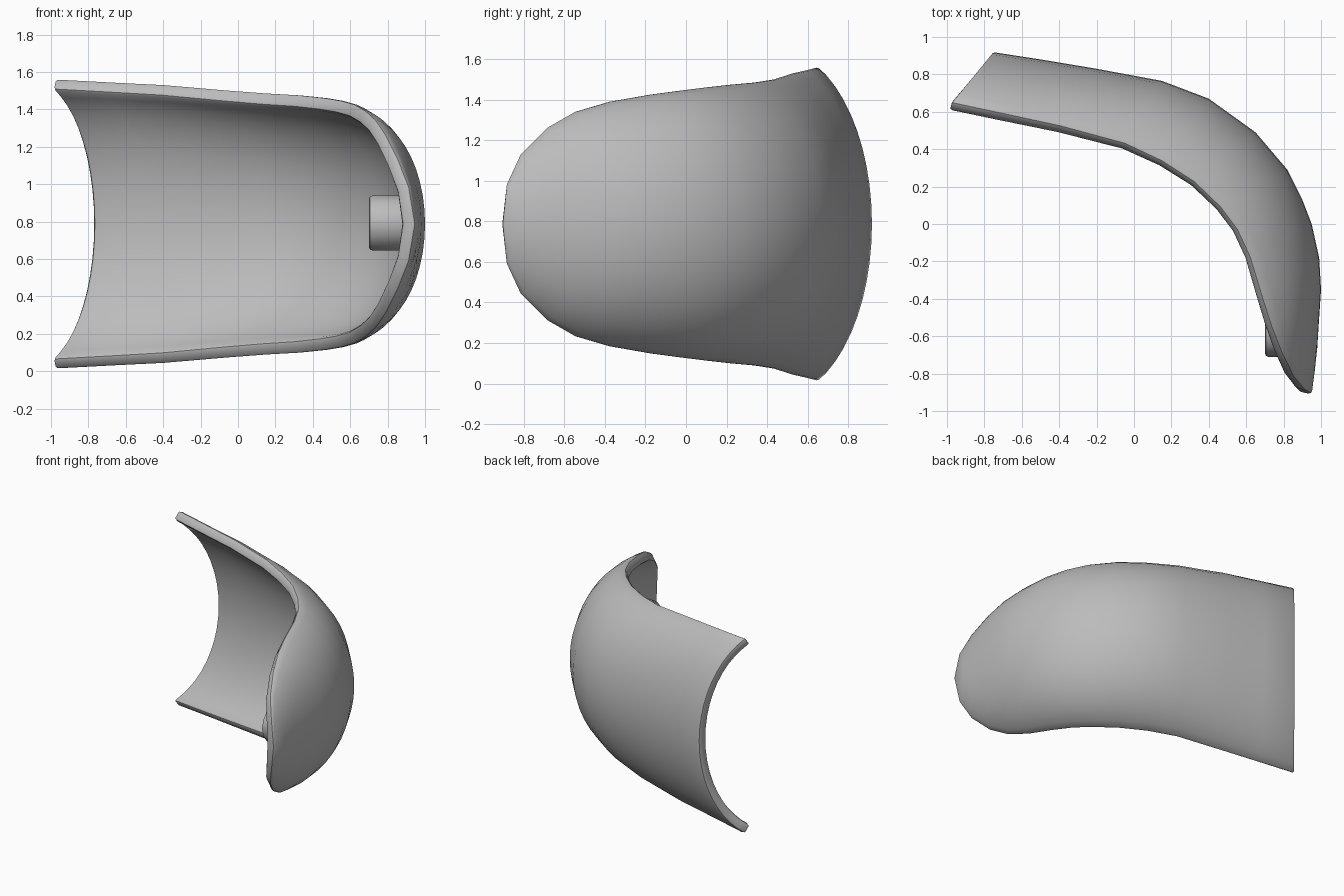
import bpy, bmesh, math
from mathutils import Matrix

cube = bpy.data.objects.get("Cube")
if cube:
    bpy.data.objects.remove(cube)

MID_Z = 0.787
THICKNESS = 0.075
ARC_STEPS = 20

grey = bpy.data.materials.new("light_grey")
grey.use_nodes = True
grey.diffuse_color = (0.5, 0.5, 0.5, 1)
grey.node_tree.nodes["Principled BSDF"].inputs["Base Color"].default_value = (0.5, 0.5, 0.5, 1)

# Stations along the shell: spine x, y, rim x, y, half height
STATIONS = [
    (-.76, .92, -.98, .65, .78),
    (-.50, .88, -.70, .59, .765),
    (-.20, .83, -.40, .525, .75),
    (.15, .765, -.05, .43, .72),
    (.40, .67, .15, .335, .705),
    (.65, .49, .32, .225, .695),
    (.82, .29, .46, .09, .68),
    (.90, .13, .55, -.03, .665),
    (.95, .00, .62, -.18, .645),
    (.99, -.18, .68, -.38, .61),
    (1.0, -.35, .735, -.55, .56),
    (.99, -.50, .79, -.69, .48),
    (.98, -.66, .855, -.82, .35),
    (.967, -.78, .915, -.89, .2),
    (.95, -.91, .95, -.91, 0),
]


def finish(bm, name):
    mesh = bpy.data.meshes.new(name)
    bm.to_mesh(mesh)
    bm.free()
    mesh.materials.append(grey)
    obj = bpy.data.objects.new(name, mesh)
    bpy.context.collection.objects.link(obj)
    return obj


def apply_and_smooth(obj, angle):
    bpy.ops.object.select_all(action='DESELECT')
    obj.select_set(True)
    bpy.context.view_layer.objects.active = obj
    for mod in list(obj.modifiers):
        bpy.ops.object.modifier_apply(modifier=mod.name)
    bpy.ops.object.shade_smooth_by_angle(angle=math.radians(angle))


# Curved shell: circular arcs lofted from the open end to the rounded tip
bm = bmesh.new()
rows = []
for i, (sx, sy, rx, ry, h) in enumerate(STATIONS):
    span = math.radians(65 + 12 * min(1, i / 6))
    row = []
    for j in range(ARC_STEPS + 1):
        a = span * (2 * j / ARC_STEPS - 1)
        f = (math.cos(a) - math.cos(span)) / (1 - math.cos(span))
        z = MID_Z + h * math.sin(a) / math.sin(span)
        row.append(bm.verts.new((rx + (sx - rx) * f, ry + (sy - ry) * f, z)))
    rows.append(row)
for low, high in zip(rows, rows[1:]):
    for j in range(ARC_STEPS):
        bm.faces.new((low[j], low[j + 1], high[j + 1], high[j]))
bmesh.ops.remove_doubles(bm, verts=bm.verts, dist=0.0005)
shell = finish(bm, "curved_shell")
solid = shell.modifiers.new("thickness", 'SOLIDIFY')
solid.thickness = THICKNESS
solid.offset = -1
bevel = shell.modifiers.new("soft_rim", 'BEVEL')
bevel.width = 0.02
bevel.segments = 2
bevel.limit_method = 'ANGLE'
bevel.angle_limit = math.radians(50)
apply_and_smooth(shell, 40)

# Round peg on the inside near the tip
bm = bmesh.new()
bmesh.ops.create_cone(bm, cap_ends=True, segments=14, radius1=0.15, radius2=0.15, depth=0.23,
                      matrix=Matrix.Translation((0.815, -0.56, MID_Z + 0.005))
                      @ Matrix.Rotation(math.pi / 2, 4, 'Y'))
peg = finish(bm, "inner_peg")
bevel = peg.modifiers.new("soft_edge", 'BEVEL')
bevel.width = 0.018
bevel.segments = 2
bevel.limit_method = 'ANGLE'
bevel.angle_limit = math.radians(50)
apply_and_smooth(peg, 40)
